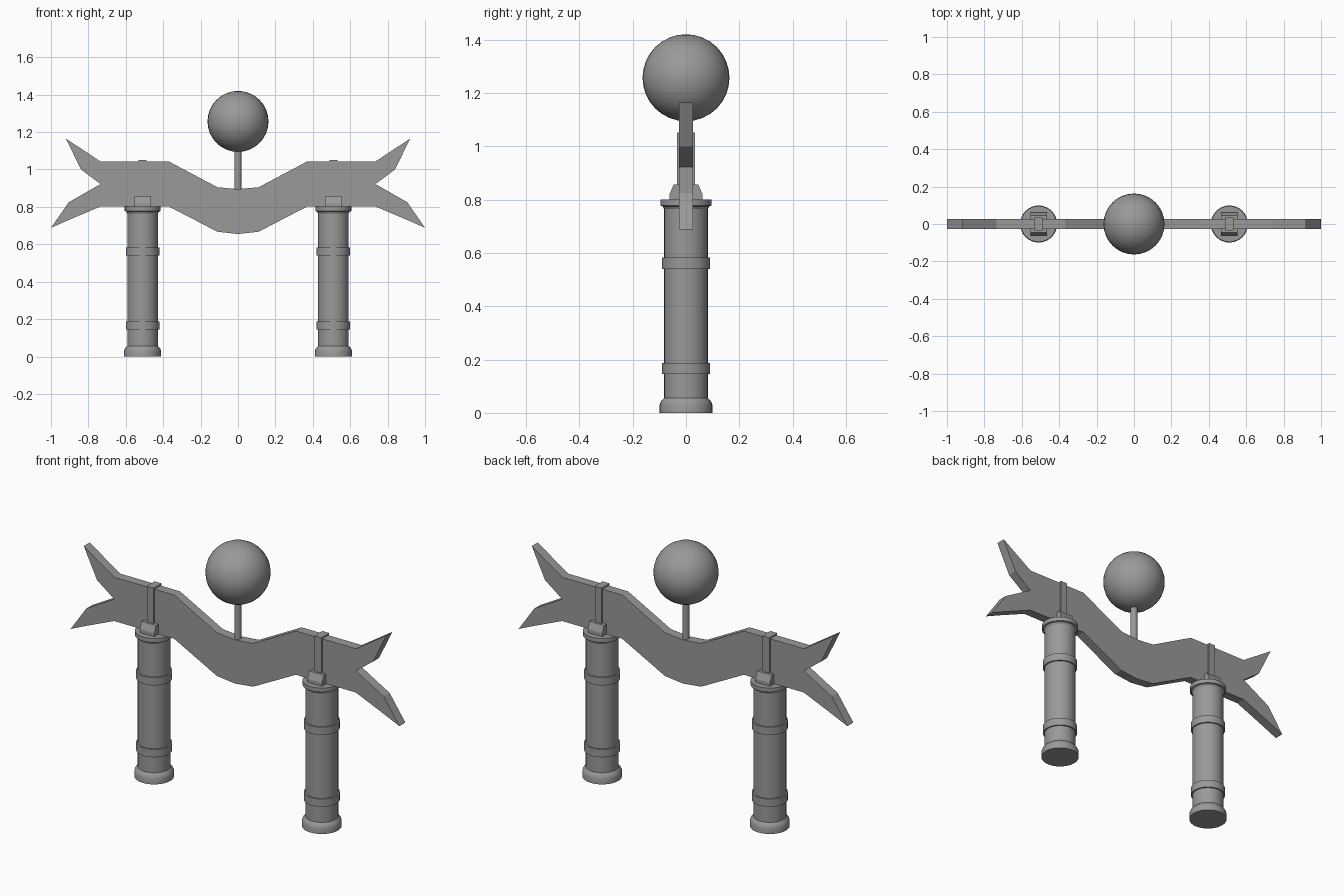
import bpy, bmesh, math

cube = bpy.data.objects.get("Cube")
if cube:
    bpy.data.objects.remove(cube)

GREY = (0.32, 0.32, 0.32, 1)
grey = bpy.data.materials.new("plain_grey")
grey.use_nodes = True
grey.diffuse_color = GREY
grey.node_tree.nodes["Principled BSDF"].inputs["Base Color"].default_value = GREY


def finish(name, bm, smooth=False):
    bmesh.ops.recalc_face_normals(bm, faces=bm.faces)
    mesh = bpy.data.meshes.new(name)
    bm.to_mesh(mesh)
    bm.free()
    mesh.materials.append(grey)
    ob = bpy.data.objects.new(name, mesh)
    bpy.context.collection.objects.link(ob)
    if smooth:
        bpy.ops.object.select_all(action='DESELECT')
        ob.select_set(True)
        bpy.context.view_layer.objects.active = ob
        bpy.ops.object.shade_smooth_by_angle(angle=math.radians(30))
    return ob


def prism(name, points, depth_vector):
    """Extrude a closed outline along a vector."""
    bm = bmesh.new()
    face = bm.faces.new([bm.verts.new(p) for p in points])
    out = bmesh.ops.extrude_face_region(bm, geom=[face])
    moved = [v for v in out["geom"] if isinstance(v, bmesh.types.BMVert)]
    bmesh.ops.translate(bm, verts=moved, vec=depth_vector)
    return finish(name, bm)


def lathe(name, profile, x, segments=32):
    """Turn a radius/height profile into a closed round solid."""
    bm = bmesh.new()
    rings = []
    for r, z in profile:
        rings.append([bm.verts.new((x + r * math.cos(a), r * math.sin(a), z))
                      for a in (math.tau * i / segments for i in range(segments))])
    for low, high in zip(rings, rings[1:]):
        for i in range(segments):
            j = (i + 1) % segments
            bm.faces.new((low[i], low[j], high[j], high[i]))
    bm.faces.new(rings[0])
    bm.faces.new(rings[-1])
    return finish(name, bm, True)


# Beam with forked ends, outlined on one half and mirrored
half = [(0, 0.895), (0.11, 0.905), (0.37, 1.043), (0.735, 1.043), (0.92, 1.165),
        (0.84, 1.0), (0.735, 0.922), (0.905, 0.825), (1.0, 0.688),
        (0.905, 0.73), (0.735, 0.802), (0.37, 0.802), (0.11, 0.667), (0, 0.655)]
outline = half + [(-x, z) for x, z in half[-2:0:-1]]
prism("forked_beam", [(x, -0.026, z) for x, z in outline], (0, 0.052, 0))

# Ball on its rod
lathe("ball_rod", [(0.018, 0.88), (0.018, 1.12)], 0, 16)
bm = bmesh.new()
bmesh.ops.create_uvsphere(bm, u_segments=32, v_segments=16, radius=0.163)
bmesh.ops.translate(bm, verts=bm.verts, vec=(0, 0, 1.257))
finish("ball", bm, True)

# Turned post with flared foot, bands and cap
post = [(0.099, 0), (0.099, 0.03), (0.094, 0.043), (0.082, 0.056),
        (0.082, 0.145), (0.09, 0.145), (0.09, 0.188), (0.082, 0.188),
        (0.082, 0.54), (0.09, 0.54), (0.09, 0.583), (0.082, 0.583),
        (0.082, 0.765), (0.088, 0.775), (0.096, 0.778), (0.096, 0.801)]
# Bevelled clamp block in section across the beam
clamp = [(-0.062, 0.795), (-0.062, 0.82), (-0.046, 0.857),
         (0.046, 0.857), (0.062, 0.82), (0.062, 0.795)]
strap = [(-0.034, 0.8), (-0.034, 1.052), (0.034, 1.052), (0.034, 0.8)]

for side, sx in (("left", 0.51), ("right", -0.51)):
    lathe(side + "_post", post, sx)
    for part, section, w in (("clamp", clamp, 0.044), ("strap", strap, 0.021)):
        prism(f"{side}_{part}", [(sx - w, y, z) for y, z in section], (2 * w, 0, 0))
